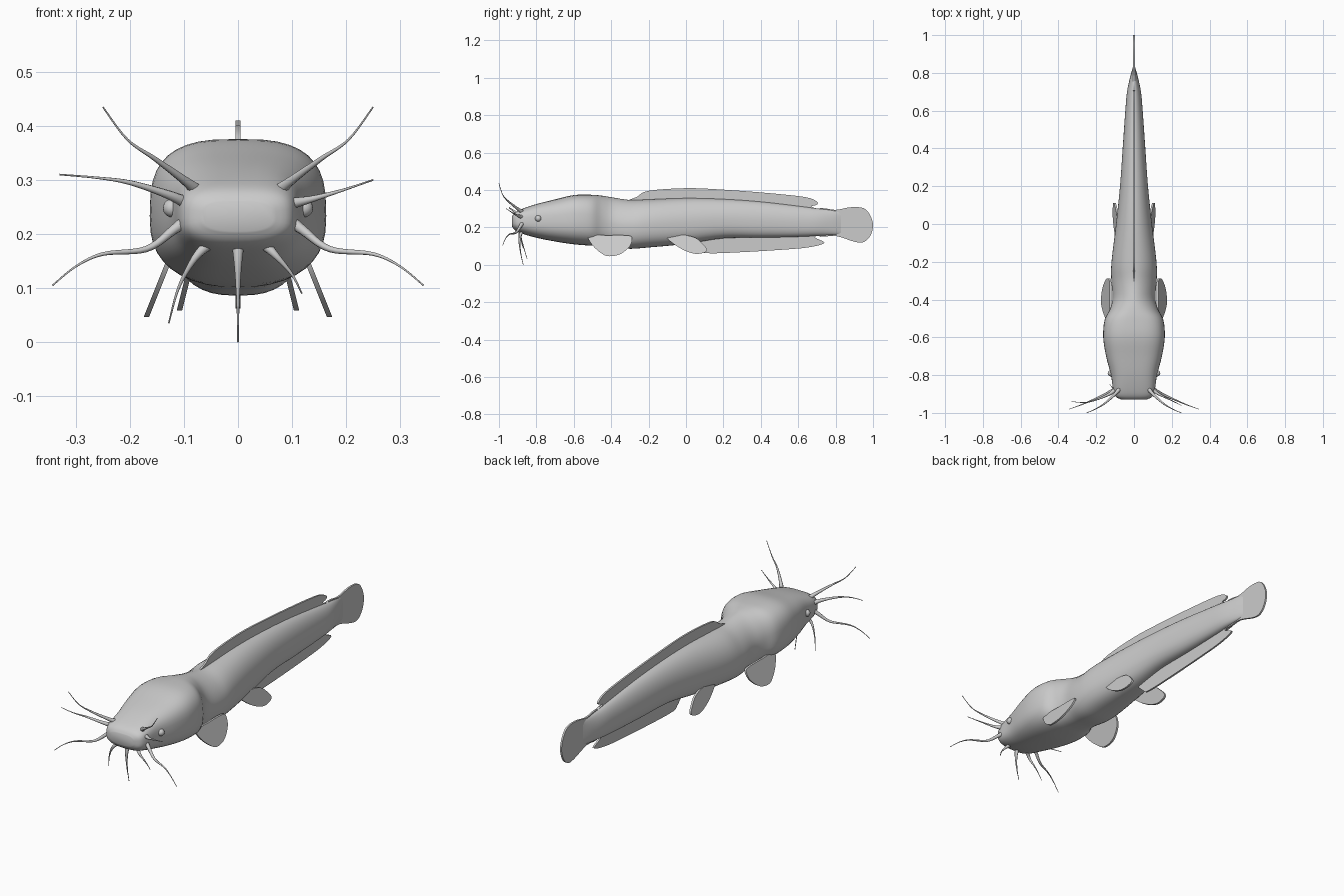
import bpy, bmesh, math
from mathutils import Vector

cube = bpy.data.objects.get("Cube")
if cube:
    bpy.data.objects.remove(cube, do_unlink=True)

skin = bpy.data.materials.new("grey skin")
skin.use_nodes = True
GREY = (0.6, 0.6, 0.6, 1)
skin.diffuse_color = GREY
skin.node_tree.nodes["Principled BSDF"].inputs["Base Color"].default_value = GREY


def smooth_path(points, steps, closed=False):
    """Catmull-Rom interpolation through points of any dimension."""
    pts = [Vector(p) for p in points]
    n = len(pts)
    get = (lambda i: pts[i % n]) if closed else (lambda i: pts[max(0, min(n - 1, i))])
    out = []
    for i in range(n if closed else n - 1):
        a, b, c, d = (get(i + k) for k in (-1, 0, 1, 2))
        for s in range(steps):
            t = s / steps
            out.append(0.5 * (2 * b + (c - a) * t + (2 * a - 5 * b + 4 * c - d) * t ** 2
                              + (3 * b - a - 3 * c + d) * t ** 3))
    return out if closed else out + [pts[-1]]


def add_object(name, data):
    obj = bpy.data.objects.new(name, data)
    bpy.context.collection.objects.link(obj)
    data.materials.append(skin)
    return obj


def finish(name, bm, angle):
    bmesh.ops.recalc_face_normals(bm, faces=bm.faces)
    mesh = bpy.data.meshes.new(name)
    bm.to_mesh(mesh)
    bm.free()
    obj = add_object(name, mesh)
    bpy.ops.object.select_all(action='DESELECT')
    obj.select_set(True)
    bpy.context.view_layer.objects.active = obj
    bpy.ops.object.shade_smooth_by_angle(angle=math.radians(angle))
    return obj


def power(v, n):
    return math.copysign(abs(v) ** (2 / n), v)


# Body: lofted sections of y, half width, bottom, top and squareness of the back
SECTIONS = [(-.93, .065, .205, .26), (-.915, .095, .185, .28), (-.88, .11, .168, .298),
            (-.8, .122, .145, .325), (-.7, .148, .125, .35), (-.6, .163, .11, .373),
            (-.51, .156, .103, .375), (-.45, .127, .1, .37), (-.39, .113, .095, .36),
            (-.3, .12, .086, .347), (-.2, .119, .093, .35), (0, .095, .112, .357),
            (.2, .074, .142, .352), (.4, .06, .145, .338), (.6, .046, .15, .315),
            (.7, .037, .155, .302), (.78, .02, .16, .293), (.83, .006, .165, .285)]
SQUARENESS = [3.4, 3.4, 3.3, 3.1, 3, 3, 2.8, 2.2, 1.8, 1.8] + [2] * 8
SEGMENTS = 40

bm = bmesh.new()
rings = []
rows = [s + (q,) for s, q in zip(SECTIONS, SQUARENESS)]
for y, w, low, high, square in smooth_path(rows, 4):
    ring = []
    middle = low + (high - low) * .47
    for k in range(SEGMENTS):
        a = 2 * math.pi * k / SEGMENTS
        up = math.sin(a) >= 0
        n = square if up else 2.6
        height = high - middle if up else middle - low
        ring.append(bm.verts.new((w * power(math.cos(a), n), y,
                                  middle + height * power(math.sin(a), n))))
    rings.append(ring)
for r, s in zip(rings, rings[1:]):
    for k in range(SEGMENTS):
        j = (k + 1) % SEGMENTS
        bm.faces.new((r[k], r[j], s[j], s[k]))
bm.faces.new(rings[0])
bm.faces.new(rings[-1])
finish("body", bm, 60)


def fin(name, outline, thick, lean=None, side=1):
    """Thin plate drawn in y and z; lean gives x at z = 0 and x change per z."""
    base, slope = lean or (0, 0)
    bm = bmesh.new()
    path = smooth_path(outline, 4, closed=True)
    sheets = [[bm.verts.new((side * (base + slope * z) + dx, y, z)) for y, z in path]
              for dx in (-thick / 2, thick / 2)]
    for sheet in sheets:
        bm.faces.new(sheet)
    for k in range(len(path)):
        bm.faces.new((sheets[0][k], sheets[0][k - 1], sheets[1][k - 1], sheets[1][k]))
    return finish(name, bm, 40)


# Fins along the middle
fin("dorsal_fin", [(-.3, .335), (-.26, .365), (-.2, .396), (0, .41), (.2, .402), (.45, .383),
                   (.64, .362), (.7, .338), (.7, .322), (.67, .312), (.69, .295),
                   (.4, .31), (0, .33)], .009)
fin("anal_fin", [(.05, .15), (.08, .075), (.13, .062), (.3, .068), (.5, .08), (.65, .093),
                 (.74, .117), (.69, .146), (.69, .17), (.4, .17)], .009)
fin("tail_fin", [(.7, .295), (.8, .294), (.88, .308), (.95, .303), (.985, .265), (1, .21),
                 (.985, .155), (.95, .122), (.9, .124), (.8, .155), (.7, .16)], .009)

# Paired fins and eyes
for side, label in ((1, "left"), (-1, "right")):
    fin(label + "_pectoral_fin", [(-.52, .155), (-.5, .105), (-.45, .06), (-.41, .046),
                                  (-.35, .058), (-.3, .1), (-.288, .142), (-.31, .157),
                                  (-.42, .158)], .01, (.188, -.4), side)
    fin(label + "_pelvic_fin", [(-.1, .15), (-.07, .115), (-.01, .078), (.05, .059),
                                (.1, .066), (.112, .083), (.09, .112), (.05, .145),
                                (-.02, .16)], .01, (.123, -.25), side)
    bm = bmesh.new()
    bmesh.ops.create_uvsphere(bm, u_segments=16, v_segments=10, radius=.017)
    bmesh.ops.translate(bm, verts=bm.verts, vec=(side * .122, -.79, .248))
    finish(label + "_eye", bm, 60)


def barbel(name, points):
    """Whisker that tapers quickly from a thick root."""
    path = smooth_path(points, 6)
    curve = bpy.data.curves.new(name, 'CURVE')
    curve.dimensions = '3D'
    curve.bevel_depth = 1
    curve.bevel_resolution = 2
    curve.use_fill_caps = True
    spline = curve.splines.new('POLY')
    spline.points.add(len(path) - 1)
    spline.use_smooth = True
    for k, (point, co) in enumerate(zip(spline.points, path)):
        point.co = (*co, 1)
        point.radius = .0015 + .012 * (1 - k / (len(path) - 1)) ** 2
    add_object(name, curve)


# Barbels that match on both sides
for side, label in ((1, "left"), (-1, "right")):
    barbel(label + "_nasal_barbel", [(side * x, y, z) for x, y, z in (
        (.075, -.87, .28), (.1, -.9, .3), (.155, -.95, .34), (.205, -.98, .375),
        (.25, -1, .435))])
    barbel(label + "_jaw_barbel", [(side * x, y, z) for x, y, z in (
        (.09, -.87, .23), (.12, -.885, .207), (.17, -.91, .172), (.25, -.945, .163),
        (.3, -.965, .14), (.343, -.98, .105))])

# Barbels that differ from side to side
barbel("left_upper_barbel", [(.09, -.87, .255), (.13, -.9, .263), (.19, -.93, .28),
                             (.25, -.96, .3)])
barbel("right_upper_barbel", [(-.09, -.87, .255), (-.13, -.9, .273), (-.2, -.93, .295),
                              (-.26, -.945, .304), (-.33, -.94, .31)])
barbel("left_chin_barbel", [(.045, -.87, .185), (.07, -.885, .16), (.1, -.88, .125),
                            (.118, -.87, .09)])
barbel("right_chin_barbel", [(-.05, -.87, .185), (-.08, -.885, .155), (-.11, -.87, .1),
                             (-.128, -.85, .035)])
barbel("middle_chin_barbel", [(0, -.88, .185), (0, -.89, .14), (0, -.885, .07), (0, -.87, 0)])
